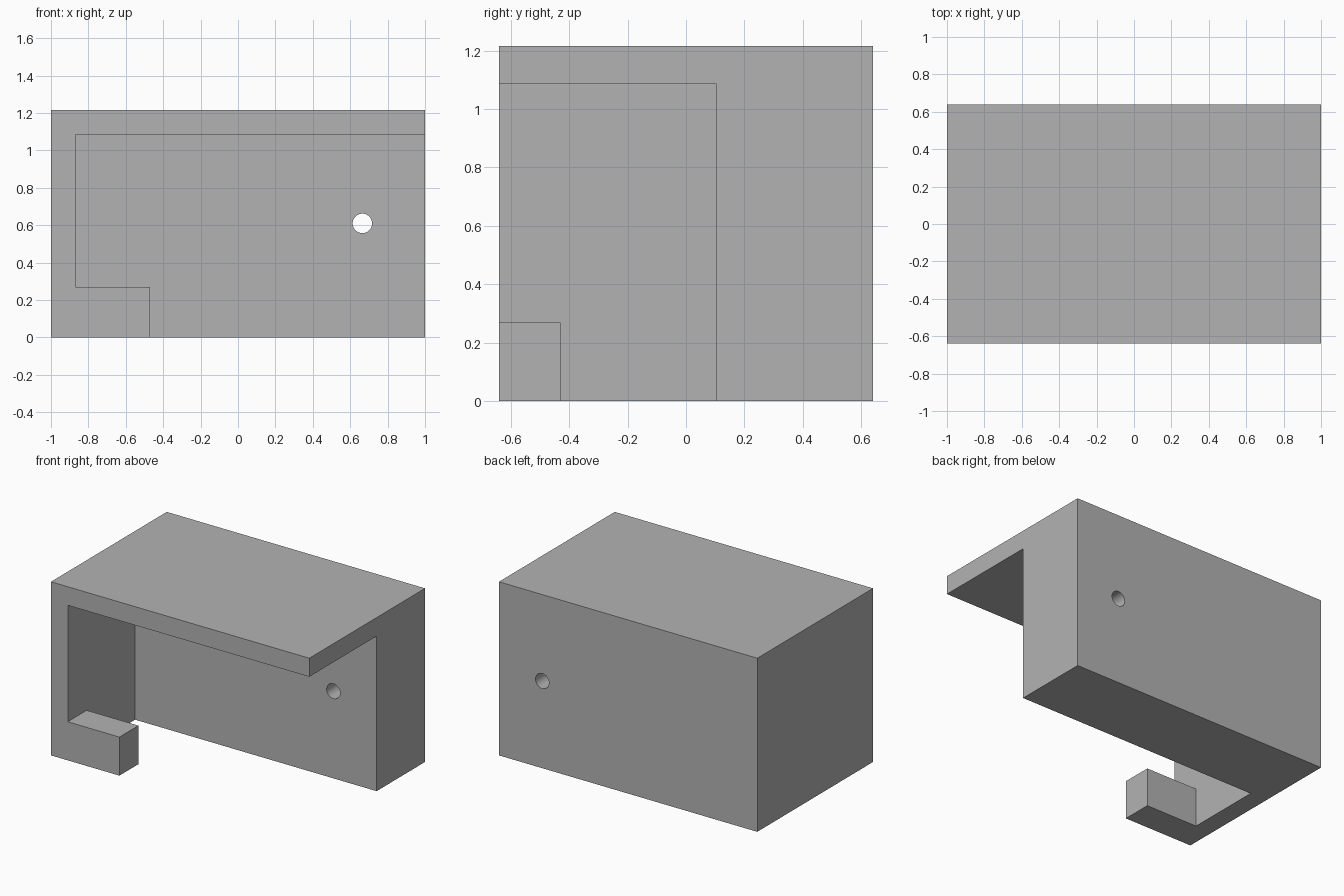
import bpy
import math
from mathutils import Vector

cube = bpy.data.objects.get("Cube")
if cube:
    bpy.data.objects.remove(cube, do_unlink=True)

# Single material
grey = bpy.data.materials.new("plain_grey")
grey.use_nodes = True
colour = (0.45, 0.45, 0.45, 1)
grey.diffuse_color = colour
grey.node_tree.nodes["Principled BSDF"].inputs["Base Color"].default_value = colour

WIDTH, DEPTH, HEIGHT = 2.0, 1.28, 1.215
LEFT, FRONT = -WIDTH / 2, -DEPTH / 2
WALL = 0.13


def box(name, low, high):
    """Box between two opposite corners."""
    low, high = Vector(low), Vector(high)
    bpy.ops.mesh.primitive_cube_add(size=1)
    obj = bpy.context.object
    obj.name = obj.data.name = name
    for v in obj.data.vertices:
        v.co = [(a + b) / 2 + c * (b - a) for a, b, c in zip(low, high, v.co)]
    obj.data.materials.append(grey)
    return obj


def combine(target, tool, operation):
    """Apply a boolean and discard the tool."""
    tool.hide_render = True
    mod = target.modifiers.new(operation.lower(), "BOOLEAN")
    mod.operation, mod.solver, mod.object = operation, "EXACT", tool
    bpy.context.view_layer.objects.active = target
    bpy.ops.object.modifier_apply(modifier=mod.name)
    bpy.data.objects.remove(tool, do_unlink=True)


# Body: thick back block, roof plate and side wall left after hollowing the front
bracket = box("bracket_body", (LEFT, FRONT, 0), (-LEFT, -FRONT, HEIGHT))
cavity = box("cavity_cutter", (LEFT + WALL, FRONT - 1, -1), (2, 0.105, HEIGHT - WALL))
combine(bracket, cavity, "DIFFERENCE")

# Hook at the lower front corner, sunk into the side wall
hook = box("hook", (LEFT + WALL / 2, FRONT, 0), (-0.47, -0.43, 0.27))
combine(bracket, hook, "UNION")

# Round hole through the back block
bpy.ops.mesh.primitive_cylinder_add(vertices=48, radius=0.052, depth=4,
                                    location=(0.665, 0, 0.61),
                                    rotation=(math.pi / 2, 0, 0))
hole = bpy.context.object
hole.name = "hole_cutter"
hole.data.materials.append(grey)
combine(bracket, hole, "DIFFERENCE")

# Smooth hole wall, crisp edges elsewhere
bpy.ops.object.select_all(action="DESELECT")
bracket.select_set(True)
bpy.context.view_layer.objects.active = bracket
bpy.ops.object.shade_smooth_by_angle(angle=math.radians(30))
